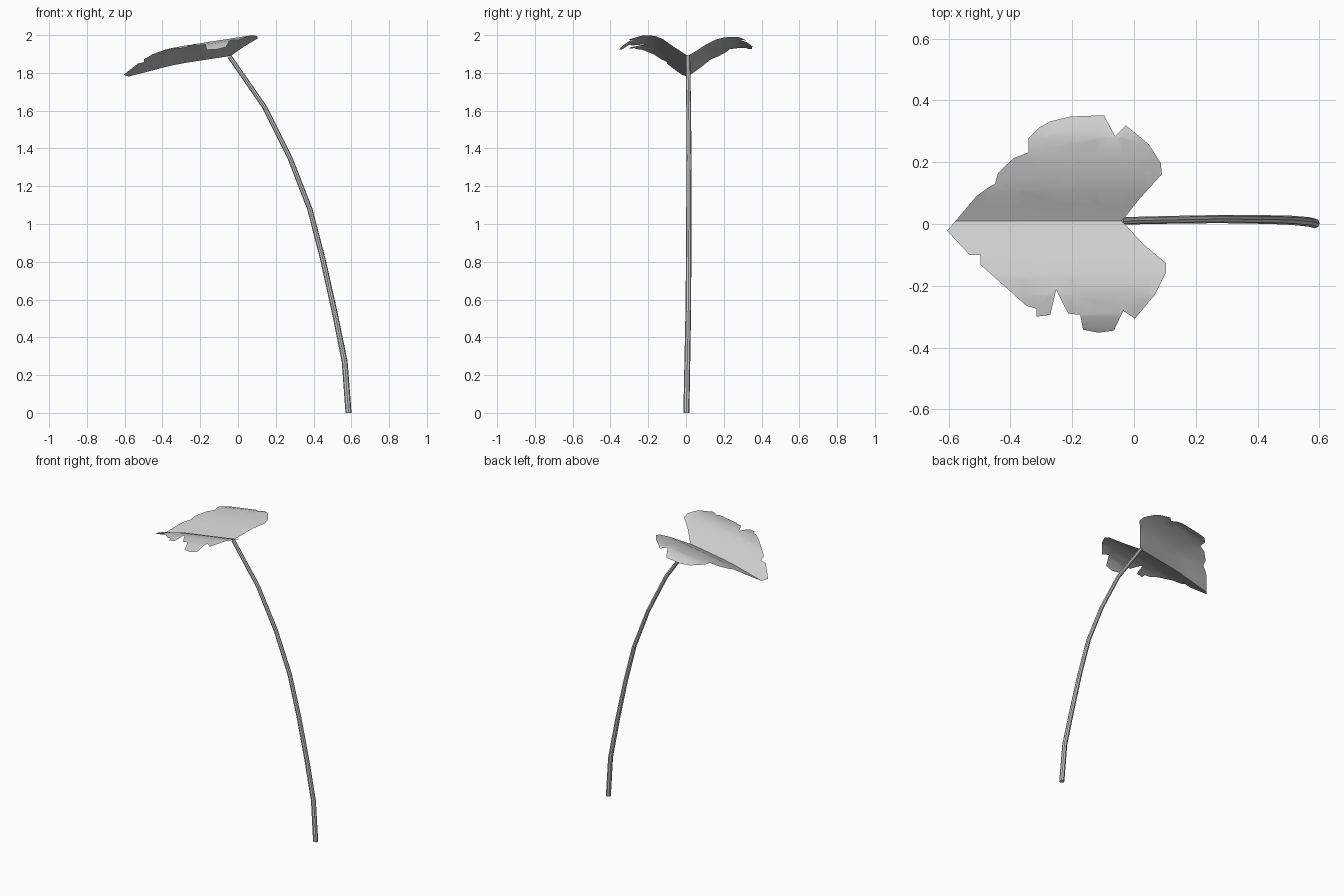
import bpy, bmesh, math
from mathutils import Vector

if "Cube" in bpy.data.objects:
    bpy.data.objects.remove(bpy.data.objects["Cube"])


def material(name, value):
    m = bpy.data.materials.new(name)
    m.diffuse_color = (value, value, value, 1)
    m.use_nodes = True
    m.node_tree.nodes["Principled BSDF"].inputs["Base Color"].default_value = m.diffuse_color
    return m


def lerp_table(table, t):
    for (a, va), (b, vb) in zip(table, table[1:]):
        if t <= b:
            break
    return va + (vb - va) * (t - a) / (b - a)


def finish(bm, name, mat):
    mesh = bpy.data.meshes.new(name)
    bm.to_mesh(mesh)
    bm.free()
    ob = bpy.data.objects.new(name, mesh)
    bpy.context.collection.objects.link(ob)
    mesh.materials.append(mat)
    bpy.context.view_layer.objects.active = ob
    ob.select_set(True)
    bpy.ops.object.shade_smooth_by_angle(angle=math.radians(40))
    ob.select_set(False)
    return ob


grey = material("plain grey", 0.6)

# Leaf: ragged outline, sliced into strips and folded along the midrib
outline = [
    (-.605, -.022), (-.51, .09), (-.475, .093), (-.475, .116), (-.45, .13),
    (-.44, .165), (-.39, .213), (-.342, .232), (-.342, .277), (-.306, .313),
    (-.271, .305), (-.271, .332), (-.206, .348), (-.097, .352), (-.061, .284),
    (-.026, .319), (.048, .258), (.087, .197), (.023, .161), (.09, .161),
    (.02, .084), (-.039, .01), (.03, -.065), (.103, -.126), (.103, -.158),
    (.032, -.197), (.068, -.229), (.003, -.306), (-.035, -.281), (-.065, -.345),
    (-.116, -.352), (-.165, -.342), (-.174, -.294), (-.213, -.29), (-.252, -.213),
    (-.271, -.294), (-.316, -.3), (-.316, -.274), (-.348, -.265), (-.497, -.132),
    (-.497, -.1), (-.532, -.1)]
midrib = [(-.62, 1.77), (-.33, 1.845), (-.05, 1.888), (.12, 1.915)]
fold = [(-.36, .04), (-.3, .08), (-.23, .092), (-.17, .085), (-.12, .066),
        (-.06, .035), (.01, 0), (.06, .024), (.11, .05), (.16, .067),
        (.22, .082), (.28, .09), (.32, .08), (.36, .055)]

bm = bmesh.new()
bm.faces.new([bm.verts.new((x, y, 0)) for x, y in reversed(outline)])
bmesh.ops.triangulate(bm, faces=bm.faces[:])
cuts = [((0, y, 0), (0, 1, 0)) for y, _ in fold[1:-1]]
cuts += [((-.6 + .08 * i, 0, 0), (1, 0, 0)) for i in range(1, 9)]
for co, no in cuts:
    bmesh.ops.bisect_plane(bm, geom=bm.verts[:] + bm.edges[:] + bm.faces[:],
                           dist=1e-5, plane_co=co, plane_no=no)
for v in bm.verts:
    v.co.z = lerp_table(midrib, v.co.x) + lerp_table(fold, v.co.y)
for f in bm.faces:
    f.normal_update()
    if f.normal.z < 0:
        f.normal_flip()
finish(bm, "leaf", grey)

# Stem: tapering eight-sided tube along a bowed path
path = [Vector(p) for p in (
    (.585, .002, 0), (.565, .007, .27), (.51, .012, .54), (.45, .014, .81),
    (.38, .015, 1.08), (.275, .016, 1.35), (.14, .014, 1.62), (-.045, .01, 1.887))]
bm = bmesh.new()
rings = []
SIDES = 8
for i, p in enumerate(path):
    t = path[min(i + 1, len(path) - 1)] - path[max(i - 1, 0)]
    if i == 0:
        t = Vector((0, 0, 1))
    side = Vector((0, 1, 0))
    across = side.cross(t).normalized()
    r = .016 - .004 * i / (len(path) - 1)
    rings.append([bm.verts.new(p + r * (across * math.cos(a) + side * math.sin(a)))
                  for a in (2 * math.pi * k / SIDES for k in range(SIDES))])
for lo, hi in zip(rings, rings[1:]):
    for k in range(SIDES):
        j = (k + 1) % SIDES
        bm.faces.new((lo[k], lo[j], hi[j], hi[k]))
bm.faces.new(rings[0])
bm.faces.new(rings[-1])
bmesh.ops.recalc_face_normals(bm, faces=bm.faces[:])
finish(bm, "stem", grey)
